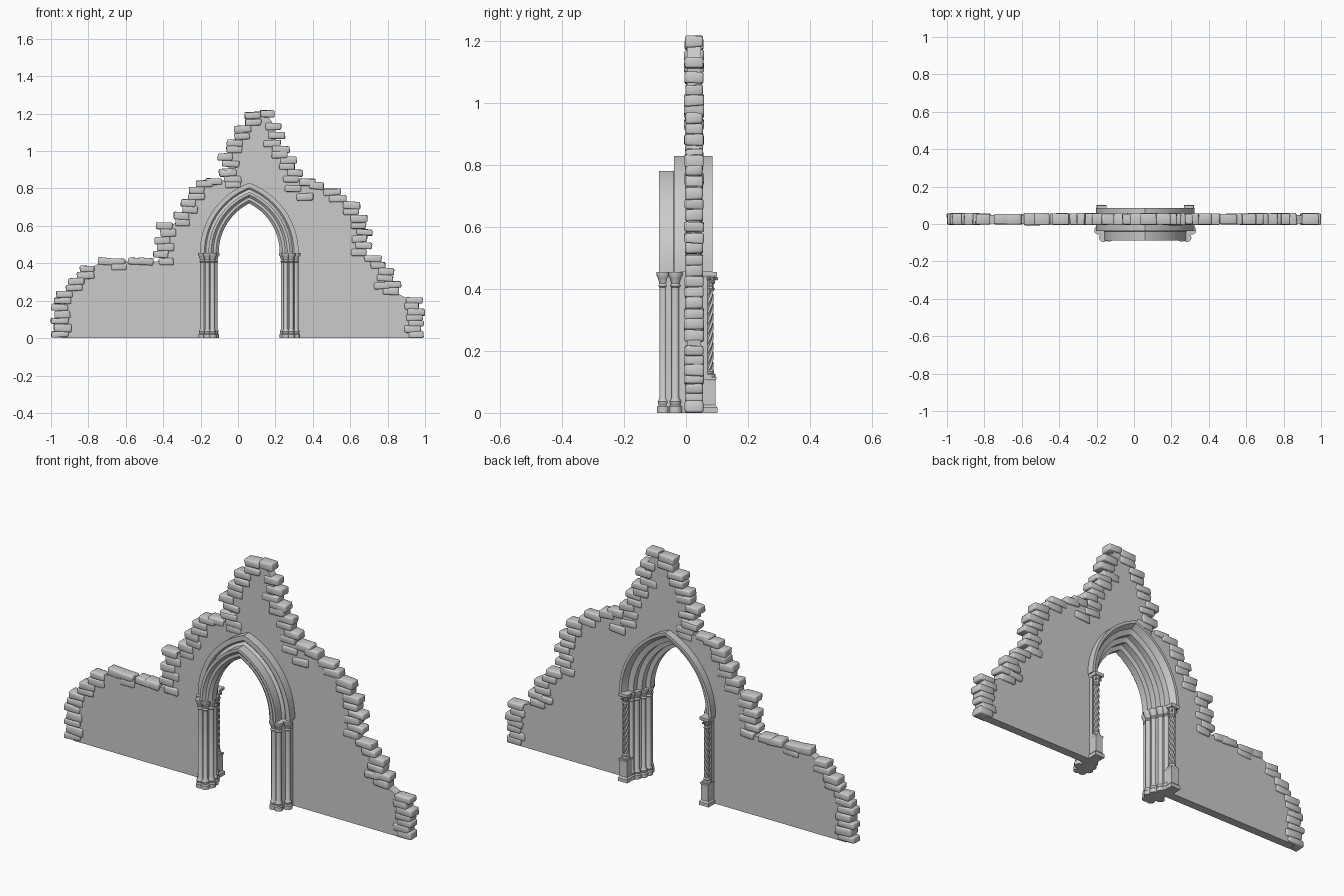
import bpy, bmesh, math, random
from mathutils import Matrix, Vector

random.seed(4)
cube = bpy.data.objects.get("Cube")
if cube:
    bpy.data.objects.remove(cube, do_unlink=True)

stone = bpy.data.materials.new("grey_stone")
stone.use_nodes = True
GREY = (0.6, 0.6, 0.6, 1)
stone.diffuse_color = GREY
stone.node_tree.nodes["Principled BSDF"].inputs["Base Color"].default_value = GREY

MID = 0.06        # x of the arch centre
SPRING = 0.455    # height where the arch starts
OFFSET = 0.134    # arc centres lie this far across the middle


def finish(name, bm, angle=None):
    bmesh.ops.recalc_face_normals(bm, faces=bm.faces)
    mesh = bpy.data.meshes.new(name)
    bm.to_mesh(mesh)
    bm.free()
    mesh.materials.append(stone)
    obj = bpy.data.objects.new(name, mesh)
    bpy.context.collection.objects.link(obj)
    if angle:
        bpy.ops.object.select_all(action='DESELECT')
        obj.select_set(True)
        bpy.context.view_layer.objects.active = obj
        bpy.ops.object.shade_smooth_by_angle(angle=math.radians(angle))
    return obj


def loft(bm, rings):
    """Skin a list of closed rings and cap both ends."""
    rows = [[bm.verts.new(p) for p in ring] for ring in rings]
    n = len(rows[0])
    for a, b in zip(rows, rows[1:]):
        for i in range(n):
            j = (i + 1) % n
            bm.faces.new((a[i], a[j], b[j], b[i]))
    bm.faces.new(rows[0])
    bm.faces.new(rows[-1])


def circle(x, y, z, r, n=14, turn=0.0, flute=0.0):
    ring = []
    for i in range(n):
        a = math.tau * i / n + turn
        rr = r - flute * (i % 2)
        ring.append((x + rr * math.cos(a), y + rr * math.sin(a), z))
    return ring


def square(x, y, z, r):
    return [(x + a * r, y + b * r, z) for a, b in ((-1, -1), (1, -1), (1, 1), (-1, 1))]


def arc_point(radius, t):
    """Pointed arch: t runs -1..1, apex at 0."""
    a = (1 - abs(t)) * math.acos(OFFSET / radius)
    dx = radius * math.cos(a) - OFFSET
    return MID + math.copysign(dx, t), SPRING + radius * math.sin(a)


# Stepped broken edge, given as stone centres
left_edge = [(-.95, .017), (-.95, .2), (-.80, .37), (-.72, .41), (-.40, .41),
             (-.385, .6), (-.31, .62), (-.19, .825), (-.04, .85), (-.06, .97),
             (.09, 1.19), (.15, 1.2)]
right_edge = [(.20, 1.13), (.20, 1.04), (.26, .95), (.30, .85), (.43, .815),
              (.60, .71), (.66, .6), (.66, .46), (.76, .39), (.83, .25),
              (.93, .2), (.95, .11), (.94, .017)]

# Wall slab with the arch opening
bm = bmesh.new()
jamb = arc_point(.375, 1)[0] - MID
outline = [(-.95, 0)] + left_edge + right_edge + [(.94, 0), (MID + jamb, 0)]
outline += [arc_point(.375, 1 - i / 16) for i in range(33)] + [(MID - jamb, 0)]
loft(bm, [[(x, y, z) for x, z in outline] for y in (.004, .048)])
finish("wall", bm)

# Rough stones along the broken edge
spots = [(-.62, .38), (.34, .755), (.31, .80), (-.06, .88), (.78, .28), (-.04, .82)]
for edge in (left_edge, right_edge):
    for (x0, z0), (x1, z1) in zip(edge, edge[1:]):
        n = max(1, round(max(abs(x1 - x0) / .085, abs(z1 - z0) / .036)))
        for i in range(n):
            spots.append((x0 + (x1 - x0) * i / n, z0 + (z1 - z0) * i / n))
    spots.append(edge[-1])
bm = bmesh.new()
for k, (x, z) in enumerate(spots):
    side = .012 * (1 if k % 2 else -1)
    size = Vector((random.uniform(.078, .094), random.uniform(.054, .066),
                   random.uniform(.032, .040)))
    x = max(-.952, min(.952, x + side + random.uniform(-.006, .006)))
    tilt = Matrix.Rotation(random.uniform(-.06, .06), 4, 'Y')
    place = Matrix.Translation((x, .026, max(z, .02))) @ tilt @ Matrix.Diagonal(size).to_4x4()
    made = bmesh.ops.create_cube(bm, size=1, matrix=place)
    for v in made["verts"]:
        v.co.x += random.uniform(-.004, .004)
        v.co.z = max(0, v.co.z + random.uniform(-.003, .003))
bmesh.ops.bevel(bm, geom=bm.edges[:], offset=.007, segments=2, profile=.5, affect='EDGES')
finish("edge_stones", bm, 50)

# Moulded pointed arch: (radius, depth) section swept over the opening
section = [(.398, -.038), (.374, -.038), (.366, -.03), (.352, -.04), (.352, -.088),
           (.338, -.088), (.326, -.076), (.312, -.076), (.297, -.062), (.297, -.025),
           (.318, -.02), (.318, .012), (.342, .018), (.342, .048), (.368, .055),
           (.384, .086), (.398, .086)]
bm = bmesh.new()
loft(bm, [[(arc_point(r, i / 20)[0], y, arc_point(r, i / 20)[1]) for r, y in section]
          for i in range(-20, 21)])
finish("pointed_arch", bm, 28)

# Piers: clustered shafts, core, and a twisted column on a pedestal behind
shaft_profile = [(.021, 0), (.021, .02), (.016, .025), (.019, .036), (.0125, .05),
                 (.0125, .405), (.017, .41), (.0135, .418), (.018, .435),
                 (.023, .443), (.023, SPRING)]
shafts = [(.250, -.034), (.224, -.073), (.196, -.072), (.183, -.042),
          (.190, -.010), (.206, .022), (.222, .046)]
core = [(.190, -.066), (.235, -.066), (.252, -.02), (.255, .07), (.225, .06), (.192, 0)]

for side, s in (("left", 1), ("right", -1)):
    bm = bmesh.new()
    for dx, y in shafts:
        loft(bm, [circle(MID + s * dx, y, z, r) for r, z in shaft_profile])
    finish(side + "_clustered_shafts", bm, 35)

    bm = bmesh.new()
    loft(bm, [[(MID + s * dx, y, z) for dx, y in core] for z in (0, SPRING)])
    finish(side + "_pier_core", bm)

    px, py = MID + s * .233, .074
    bm = bmesh.new()
    loft(bm, [square(px, py, z, r) for r, z in
              ((.027, 0), (.027, .018), (.021, .026), (.021, .105), (.024, .11), (.024, .116))])
    finish(side + "_back_pedestal", bm)

    bm = bmesh.new()
    loft(bm, [circle(px, py, z, r) for r, z in
              ((.021, .116), (.021, .124), (.016, .128), (.018, .134), (.013, .14))])
    loft(bm, [circle(px, py, .136 + .264 * i / 40, .0155, 12, s * i * .22, .004)
              for i in range(41)])
    finish(side + "_twisted_column", bm, 25)

    # Leafy capital: fluted bell, curled leaf tips and a square slab
    bm = bmesh.new()
    loft(bm, [circle(px, py, z, r, 16, 0, .003) for r, z in
              ((.017, .395), (.018, .402), (.014, .408), (.017, .425), (.024, .44))])
    for i in range(8):
        a = math.tau * i / 8
        r, z = (.019, .422) if i % 2 else (.023, .434)
        bmesh.ops.create_icosphere(bm, subdivisions=1, radius=.007, matrix=Matrix.Translation(
            (px + r * math.cos(a), py + r * math.sin(a), z)))
    loft(bm, [square(px, py, z, r) for r, z in ((.023, .438), (.026, .443), (.026, SPRING))])
    finish(side + "_back_capital", bm, 30)
